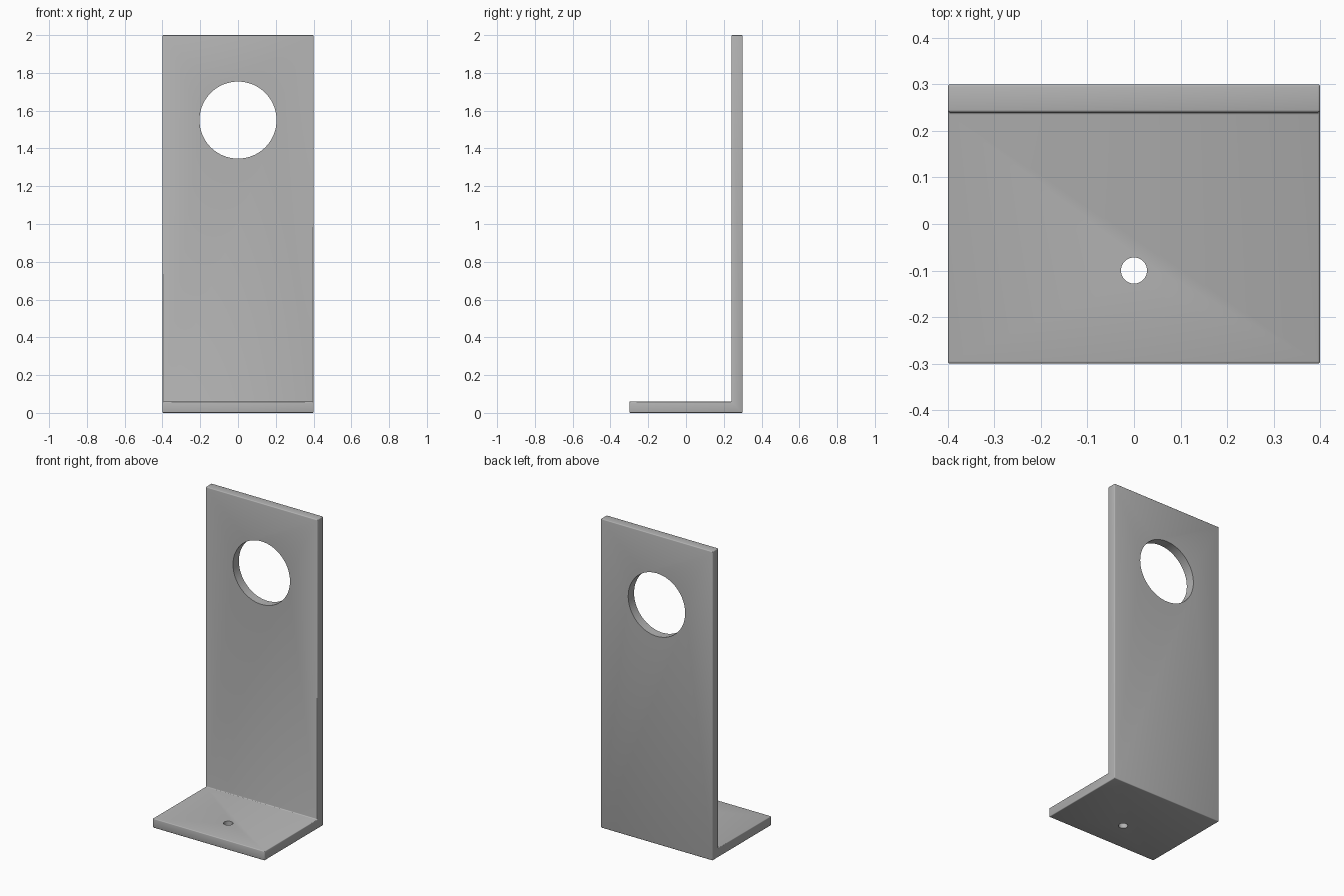
import bpy
import bmesh
import math

default = bpy.data.objects.get("Cube")
if default:
    bpy.data.objects.remove(default, do_unlink=True)

WIDTH, DEPTH, HEIGHT, THICK = 0.8, 0.6, 2.0, 0.06

grey = bpy.data.materials.new("plain_grey")
grey.use_nodes = True
colour = (0.45, 0.45, 0.45, 1)
grey.diffuse_color = colour
grey.node_tree.nodes["Principled BSDF"].inputs["Base Color"].default_value = colour


def extruded_profile(name, profile, width):
    """Extrude a side (y, z) profile along x, centred on x = 0."""
    bm = bmesh.new()
    face = bm.faces.new([bm.verts.new((-width / 2, y, z)) for y, z in profile])
    side = bmesh.ops.extrude_face_region(bm, geom=[face])["geom"]
    verts = [v for v in side if isinstance(v, bmesh.types.BMVert)]
    bmesh.ops.translate(bm, verts=verts, vec=(width, 0, 0))
    bmesh.ops.recalc_face_normals(bm, faces=bm.faces)
    mesh = bpy.data.meshes.new(name)
    bm.to_mesh(mesh)
    bm.free()
    obj = bpy.data.objects.new(name, mesh)
    bpy.context.collection.objects.link(obj)
    obj.data.materials.append(grey)
    return obj


def drill(target, name, radius, location, rotation=(0, 0, 0)):
    """Cut a round hole through the target."""
    bpy.ops.mesh.primitive_cylinder_add(vertices=64, radius=radius, depth=0.3,
                                        location=location, rotation=rotation)
    cutter = bpy.context.object
    cutter.name = name
    cutter.data.materials.append(grey)
    mod = target.modifiers.new(name, 'BOOLEAN')
    mod.operation = 'DIFFERENCE'
    mod.solver = 'EXACT'
    mod.object = cutter
    bpy.context.view_layer.objects.active = target
    bpy.ops.object.modifier_apply(modifier=mod.name)
    bpy.data.objects.remove(cutter, do_unlink=True)


# L-shaped bracket: foot plate and upright back plate in one piece
front, back = -DEPTH / 2, DEPTH / 2
bracket = extruded_profile("bracket", [
    (front, 0), (back, 0), (back, HEIGHT),
    (back - THICK, HEIGHT), (back - THICK, THICK), (front, THICK)], WIDTH)

# Slightly rounded edges
bevel = bracket.modifiers.new("rounded_edges", 'BEVEL')
bevel.width = 0.005
bevel.segments = 3
bevel.limit_method = 'ANGLE'
bpy.context.view_layer.objects.active = bracket
bpy.ops.object.modifier_apply(modifier=bevel.name)

# Large hole in the upright, small screw hole in the foot
drill(bracket, "large_hole", 0.204, (0, back - THICK / 2, 1.55), (math.pi / 2, 0, 0))
drill(bracket, "screw_hole", 0.028, (0, -0.1, THICK / 2))

bpy.ops.object.select_all(action='DESELECT')
bracket.select_set(True)
bpy.context.view_layer.objects.active = bracket
bpy.ops.object.shade_smooth_by_angle(angle=math.radians(35))
